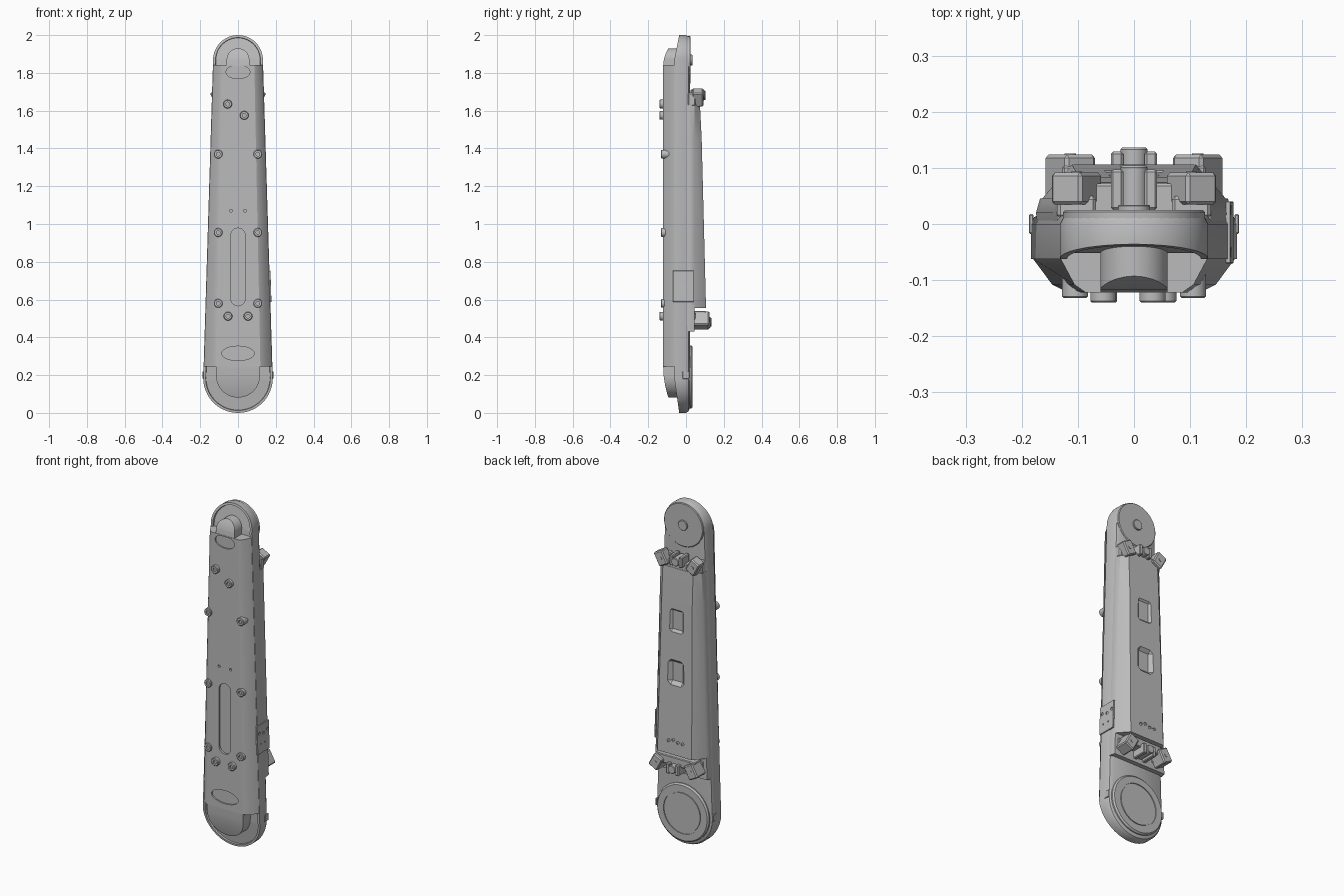
import bpy, bmesh, math
from mathutils import Matrix, Vector

old = bpy.data.objects.get("Cube")
if old:
    bpy.data.objects.remove(old, do_unlink=True)

grey = bpy.data.materials.new("plain grey")
grey.diffuse_color = (0.5, 0.5, 0.5, 1)
grey.use_nodes = True
grey.node_tree.nodes["Principled BSDF"].inputs["Base Color"].default_value = (0.5, 0.5, 0.5, 1)

ZB, RB, ZT, RT = 0.184, 0.184, 1.868, 0.132   # lower and upper end circles


def width(z):
    return RB + (RT - RB) * (z - ZB) / (ZT - ZB)


def finish(name, bm):
    bmesh.ops.recalc_face_normals(bm, faces=bm.faces)
    me = bpy.data.meshes.new(name)
    bm.to_mesh(me)
    bm.free()
    me.materials.append(grey)
    ob = bpy.data.objects.new(name, me)
    bpy.context.collection.objects.link(ob)
    return ob


def loft(name, rings):
    """Skin equal, left-right symmetric rings; caps are strips across."""
    bm = bmesh.new()
    loops = [[bm.verts.new(p) for p in r] for r in rings]
    n = len(loops[0])
    for a, b in zip(loops, loops[1:]):
        for i in range(n):
            j = (i + 1) % n
            bm.faces.new((a[i], a[j], b[j], b[i]))
    for lp in (loops[0], loops[-1]):
        for k in range(n // 2 - 1):
            bm.faces.new((lp[k], lp[k + 1], lp[n - 2 - k], lp[n - 1 - k]))
    return finish(name, bm)


def stadium(rb, rt, zb=ZB, zt=ZT, n=31):
    """Outline around two circles, starting beside the top point."""
    pts = []
    for r, z, a0 in ((rt, zt, 0), (rb, zb, math.pi)):
        for i in range(n + 1):
            a = a0 + math.pi * i / n
            pts.append((r * math.cos(a), z + r * math.sin(a)))
    s = n // 2 + 1
    return pts[s:] + pts[:s]


def ellipse(rx, rz, n=40):
    return [(rx * math.sin(t), rz * math.cos(t)) for t in
            (2 * math.pi * (i + 0.5) / n for i in range(n))]


def at_y(pts, y, x=0, z=0):
    return [(px + x, y(pz + z) if callable(y) else y, pz + z) for px, pz in pts]


def disc(name, x, z, rx, rz, y0, y1, bevel=0.0):
    inner = ellipse(rx - bevel, rz - bevel)
    rings = [at_y(ellipse(rx, rz), y0, x, z)]
    if bevel:
        rings.append(at_y(ellipse(rx, rz), y1 - math.copysign(bevel, y1 - y0), x, z))
    rings.append(at_y(inner, y1, x, z))
    return loft(name, rings)


def box(name, loc, size, rot=0.0, bevel=0.0):
    bm = bmesh.new()
    bmesh.ops.create_cube(bm, size=1, matrix=Matrix.Translation(loc)
                          @ Matrix.Rotation(rot, 4, 'Y') @ Matrix.Diagonal((*size, 1)))
    if bevel:
        bmesh.ops.bevel(bm, geom=bm.edges[:], offset=bevel, segments=1, affect='EDGES')
    return finish(name, bm)


def carve(ob, cutters):
    """Cut each shape out of the part, then drop the cutters."""
    for c in cutters:
        m = ob.modifiers.new("cut", 'BOOLEAN')
        m.operation, m.solver, m.object = 'DIFFERENCE', 'EXACT', c
    bpy.context.view_layer.update()
    ev = ob.evaluated_get(bpy.context.evaluated_depsgraph_get())
    me = bpy.data.meshes.new_from_object(ev)
    ob.modifiers.clear()
    ob.data = me
    for c in cutters:
        bpy.data.objects.remove(c, do_unlink=True)


# Main shell with sloping end rims and shallow pockets behind the lips
def rim(z):
    return -0.062 + 0.026 * max(0, (z - ZT) / RT, (ZB - z) / RB)


def floor(z):
    return rim(z) + 0.01


def ring(d, y):
    return at_y(stadium(RB - d, RT - d), y)


loft("main_shell", [ring(0.022, 0.02), ring(0.006, 0.012), ring(0, 0), ring(0, rim),
                    ring(0.013, rim), ring(0.015, floor)])


# Front cover with chamfered sides
def cover_section(z):
    w = width(z)
    half = [(w * 0.65, -0.122), (w * 0.8, -0.108), (w - 0.002, -0.062), (w - 0.006, -0.045)]
    return [(x, y, z) for x, y in half] + [(-x, y, z) for x, y in reversed(half)]


cover = loft("front_cover", [cover_section(z) for z in (0.245, 1.842)])
slot = loft("slot_cutter", [at_y(stadium(0.038, 0.038, 0.605, 0.94), y) for y in (-0.2, -0.11)])
cuts = [slot]
for z, rx, rz in ((1.805, 0.063, 0.036), (0.315, 0.086, 0.038)):
    cuts.append(disc("oval_cutter", 0, z, rx, rz, -0.2, -0.114))
for s in (-1, 1):
    cuts.append(disc("pin_cutter", s * 0.037, 1.07, 0.008, 0.008, -0.2, -0.11))
carve(cover, cuts)


# Rounded pivot bosses at both ends of the cover
def boss(name, r, zc, zend, up):
    def front(z):
        t = abs(z - zend) / (r + abs(zc - zend))
        return -0.121 + 0.026 * t * t
    pts = []
    if up:
        pts = stadium(r, r, zend + r, zc)
        pts = [(x, max(z, zend)) for x, z in pts]
    else:
        pts = stadium(r, r, zc, zend - r)
        pts = [(x, min(z, zend)) for x, z in pts]
    # square off the end that meets the cover
    pts = [(math.copysign(r, x) if abs(z - zend) < r * 0.3 else x, z) for x, z in pts]
    loft(name, [at_y(pts, -0.03), at_y(pts, front)])


def u_boss(name, r, zc, zend):
    """Half disc with straight sides running to zend."""
    s = 1 if zc > zend else -1
    half = [(r * math.sin(a), zc + s * r * math.cos(a)) for a in
            (math.pi / 2 * (i + 0.5) / 16 for i in range(16))]
    half += [(r, zc), (r, zend)]
    pts = half + [(-x, z) for x, z in reversed(half)]
    span = abs(zc - zend) + r

    def front(z):
        return -0.121 + 0.028 * (abs(z - zend) / span) ** 2
    loft(name, [at_y(pts, -0.03), at_y(pts, front)])


u_boss("upper_front_boss", 0.06, 1.87, 1.835)
u_boss("lower_front_boss", 0.116, 0.197, 0.25)

# Front bolts with socket holes
bolts = [(s * 0.105, z) for s in (-1, 1) for z in (1.37, 0.955, 0.58)]
bolts += [(-0.053, 0.512), (0.053, 0.512), (-0.055, 1.635), (0.033, 1.575)]
for x, z in bolts:
    tip = -0.132 if abs(x) > 0.1 else -0.14
    b = disc("front_bolt", x, z, 0.023, 0.023, -0.09, tip, 0.003)
    carve(b, [disc("socket_cutter", x, z, 0.01, 0.01, -0.2, tip + 0.008)])


# Back deck and sloped rear panel
def back_section(z, y_out, k):
    w = width(z)
    half = [(w * k, y_out), (w * 0.95, 0.045), (w * 0.99, 0.02), (w * 0.97, -0.01)]
    return [(x, y, z) for x, y in half] + [(-x, y, z) for x, y in reversed(half)]


loft("back_deck", [back_section(z, 0.046, 0.9) for z in (0.43, 0.57)])
panel = loft("rear_panel", [back_section(0.555, 0.106, 0.64), back_section(1.45, 0.083, 0.68),
                            back_section(1.63, 0.074, 0.7)])
windows = []
for z in (1.33, 1.03):
    windows.append(box("window_cutter", (0, 0.12, z), (0.105, 0.09, 0.15), 0, 0.02))
for x, z in ((-0.05, 0.63), (-0.02, 0.63), (0.01, 0.64), (0.04, 0.63)):
    windows.append(box("mark_cutter", (x, 0.12, z), (0.018, 0.045, 0.014), 0.5))
carve(panel, windows)

# Rear pivot discs
lower = disc("lower_pivot_disc", 0, 0.19, 0.168, 0.168, 0, 0.034, 0.008)
groove = disc("groove_cutter", 0, 0.19, 0.122, 0.122, 0.029, 0.1)
carve(lower, [groove])
disc("lower_disc_centre", 0, 0.19, 0.115, 0.115, 0.01, 0.034)
disc("upper_pivot_disc", 0, ZT, 0.127, 0.127, 0, 0.025, 0.004)
disc("upper_hub", 0, ZT, 0.029, 0.029, 0.01, 0.034, 0.002)


# Clamp brackets at both ends of the rear panel
def bracket(name, z, y, wide, s):
    mid = (y + 0.01) / 2
    box(name + "_base", (0, mid - 0.01, z - s * 0.025), (wide * 1.8, y - 0.03, 0.05), 0, 0.004)
    for side in (-1, 1):
        box(name + "_arm", (side * wide * 0.8, mid + 0.012, z), (0.062, y - 0.035, 0.082),
            side * s * 0.5, 0.006)
        box(name + "_foot", (side * wide * 0.8, 0.03, z - s * 0.01), (0.07, 0.04, 0.07), 0, 0.006)
        disc(name + "_arm_bolt", side * wide * 0.8, z, 0.01, 0.01, y - 0.02, y + 0.002)
        box(name + "_lug", (side * 0.03, mid + 0.01, z + s * 0.012), (0.022, y - 0.02, 0.06), 0, 0.004)
    disc(name + "_knob", 0, z + s * 0.01, 0.024, 0.024, 0.03, y + 0.012, 0.003)


bracket("upper_bracket", 1.67, 0.092, 0.128, 1)
bracket("lower_bracket", 0.49, 0.124, 0.142, -1)

# Side connector plate, following the flank taper
tilt = math.atan((RB - RT) / (ZT - ZB))
plate = box("side_plate", (width(0.67) + 0.001, -0.015, 0.67), (0.009, 0.11, 0.165), -tilt, 0.001)


def side_pin(y, z, r, depth):
    bm = bmesh.new()
    bmesh.ops.create_cone(bm, cap_ends=True, segments=16, radius1=r, radius2=r, depth=depth,
                          matrix=Matrix.Translation((width(z) + 0.006, y, z))
                          @ Matrix.Rotation(math.pi / 2, 4, 'Y'))
    return finish("side_hole_cutter", bm)


carve(plate, [side_pin(y, z, r, 0.01) for y, z, r in
              ((-0.05, 0.705, 0.009), (-0.012, 0.695, 0.009), (0.025, 0.705, 0.009),
               (-0.04, 0.64, 0.005), (0.0, 0.64, 0.005))])

# Small side buttons on the lower end
for s in (-1, 1):
    box("side_button", (s * (RB - 0.001), 0, 0.2), (0.008, 0.035, 0.04), 0, 0.002)

# Smooth round surfaces, keeping hard edges
for ob in bpy.context.scene.objects:
    ob.select_set(ob.type == 'MESH')
    if ob.type == 'MESH':
        bpy.context.view_layer.objects.active = ob
bpy.ops.object.shade_smooth_by_angle(angle=math.radians(30))
